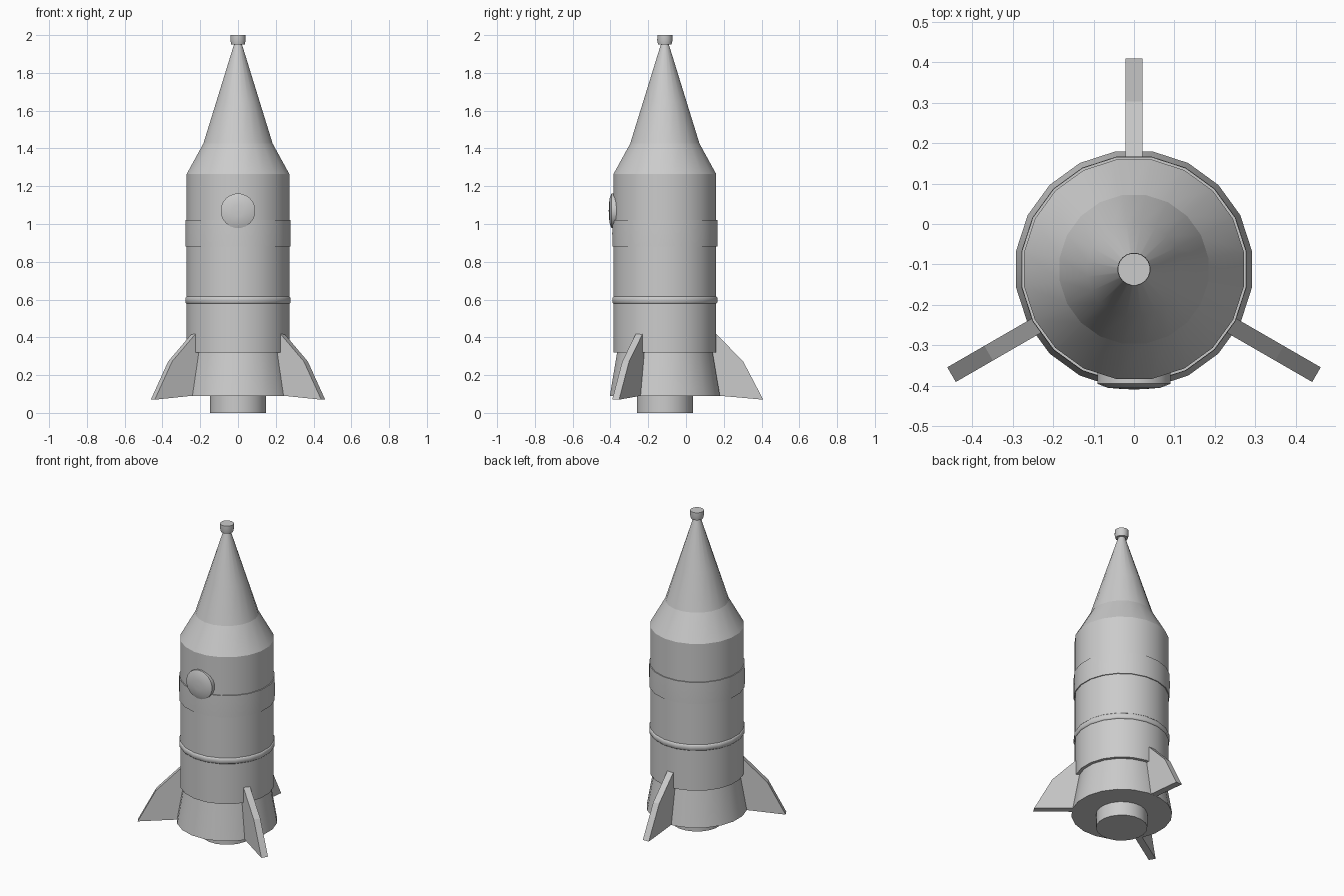
import bpy, bmesh, math
from mathutils import Matrix, Vector

if "Cube" in bpy.data.objects:
    bpy.data.objects.remove(bpy.data.objects["Cube"])

AXIS_Y = -0.112   # rocket axis; the rear fin pushes the body forward
SIDES = 20


def finish(name, bm, angle=None):
    bmesh.ops.remove_doubles(bm, verts=bm.verts, dist=1e-5)
    bmesh.ops.recalc_face_normals(bm, faces=bm.faces)
    mesh = bpy.data.meshes.new(name)
    bm.to_mesh(mesh)
    bm.free()
    ob = bpy.data.objects.new(name, mesh)
    bpy.context.collection.objects.link(ob)
    if angle:
        bpy.ops.object.select_all(action='DESELECT')
        ob.select_set(True)
        bpy.context.view_layer.objects.active = ob
        bpy.ops.object.shade_smooth_by_angle(angle=math.radians(angle))
    return ob


def lathe(name, profile, sides=SIDES, matrix=None, angle=25):
    """Closed solid turned around z from (radius, z) points, bottom to top."""
    bm = bmesh.new()
    rings = []
    for r, z in profile:
        rings.append([bm.verts.new((r * math.cos(a), r * math.sin(a), z))
                      for a in (2 * math.pi * (i + 0.5) / sides for i in range(sides))])
    for low, high in zip(rings, rings[1:]):
        for i in range(sides):
            j = (i + 1) % sides
            bm.faces.new((low[i], low[j], high[j], high[i]))
    bm.faces.new(rings[0][::-1])
    bm.faces.new(rings[-1])
    bm.transform(matrix or Matrix.Translation((0, AXIS_Y, 0)))
    return finish(name, bm, angle)


# Body, bottom to top
lathe("nozzle", [(0.15, 0.0), (0.15, 0.10)])
lathe("engine_skirt", [(0.295, 0.09), (0.254, 0.33)])
lathe("hull", [(0.275, 0.32), (0.275, 1.265), (0.186, 1.425)])
lathe("lower_ring", [(0.275, 0.578), (0.281, 0.584), (0.281, 0.61), (0.275, 0.616)], angle=60)
lathe("wide_band", [(0.281, 0.88), (0.282, 0.95), (0.281, 1.02)])
lathe("nose_cone", [(0.186, 1.425), (0.117, 1.645), (0.02, 1.955)])
lathe("nose_cap", [(0.036, 1.95), (0.041, 1.972), (0.04, 2.0)])

# Round domed window on the front
lathe("porthole", [(0.092, 0.0), (0.092, 0.145), (0.066, 0.155), (0.03, 0.158), (0.004, 0.159)],
      matrix=Matrix.Translation((0, -0.25, 1.07)) @ Matrix.Rotation(math.pi / 2, 4, 'X'),
      angle=50)

# Three swept fins, (distance from axis, z)
FIN = [(0.22, 0.42), (0.27, 0.42), (0.415, 0.272), (0.521, 0.07), (0.22, 0.097)]
for label, deg in (("rear", 90), ("front_left", 210), ("front_right", 330)):
    bm = bmesh.new()
    face = bm.faces.new([bm.verts.new((r, -0.021, z)) for r, z in FIN])
    out = bmesh.ops.extrude_face_region(bm, geom=[face])
    bmesh.ops.translate(bm, vec=Vector((0, 0.042, 0)),
                        verts=[v for v in out["geom"] if isinstance(v, bmesh.types.BMVert)])
    bm.transform(Matrix.Translation((0, AXIS_Y, 0)) @ Matrix.Rotation(math.radians(deg), 4, 'Z'))
    finish(label + "_fin", bm)
